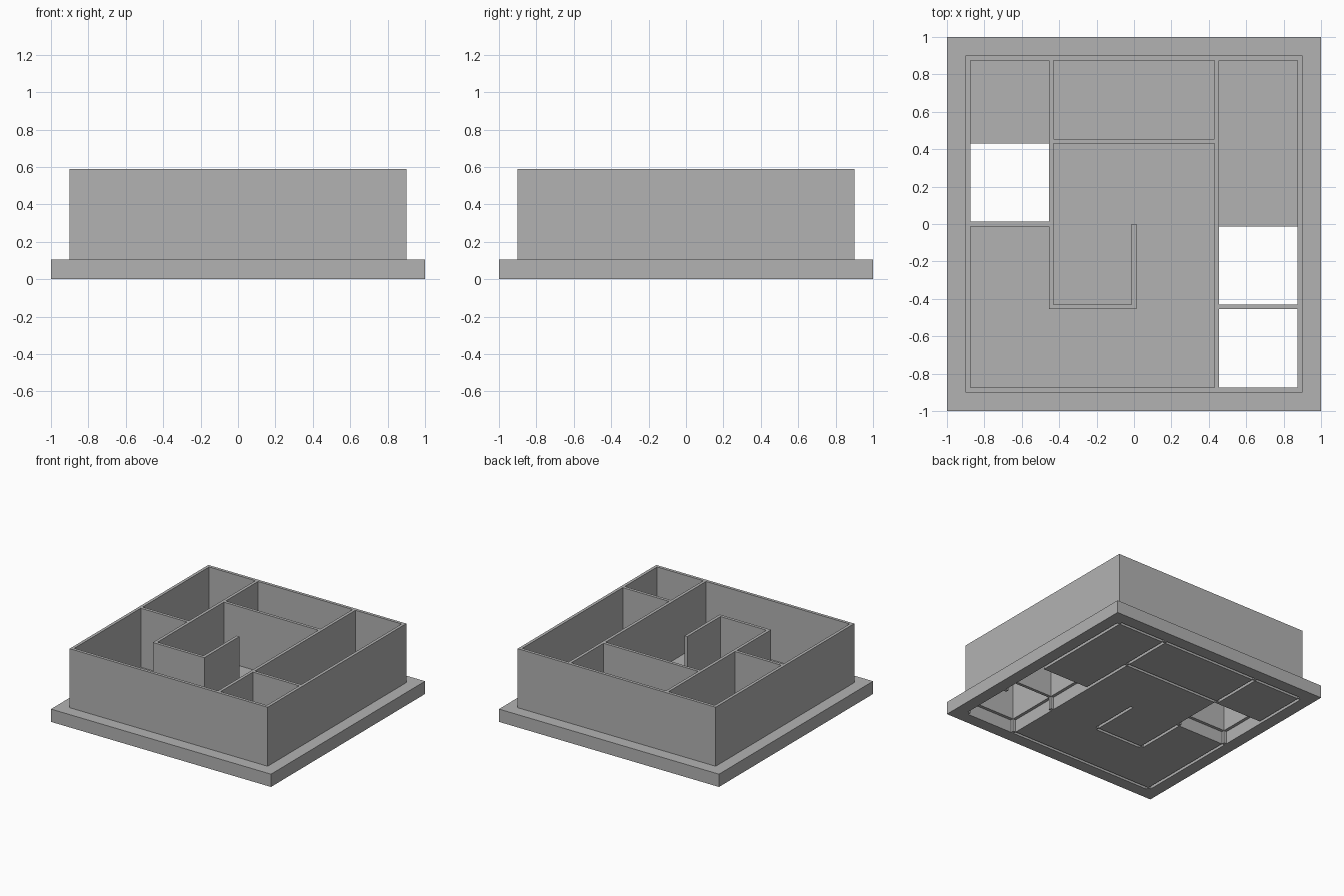
import bpy, bmesh

cube = bpy.data.objects.get("Cube")
if cube:
    bpy.data.objects.remove(cube, do_unlink=True)

grey = bpy.data.materials.new("plain grey")
grey.use_nodes = True
grey.diffuse_color = (0.45, 0.45, 0.45, 1)
grey.node_tree.nodes["Principled BSDF"].inputs["Base Color"].default_value = (0.45, 0.45, 0.45, 1)

EDGE = 0.8875    # centre line of the outer walls
MID = 0.4425     # centre line of the inner walls
HALF = 0.0125    # half the wall thickness
FLOOR, TOP = 0.105, 0.59

# Wall centre lines: x1, y1, x2, y2
walls = [(-EDGE, s * EDGE, EDGE, s * EDGE) for s in (-1, 1)]
walls += [(s * EDGE, -EDGE, s * EDGE, EDGE) for s in (-1, 1)]
walls += [
    (MID, -EDGE, MID, EDGE),
    (-MID, -MID, -MID, EDGE),
    (-MID, MID, MID, MID),
    (-EDGE, 0, -MID, 0),
    (-MID, -MID, 0, -MID),
    (0, -MID, 0, -HALF),
    (MID, -MID, EDGE, -MID),
]
# Cells whose floor is open: x1, y1, x2, y2
holes = [(-EDGE, 0, -MID, MID), (MID, -MID, EDGE, 0), (MID, -EDGE, EDGE, -MID)]


def inside(rects, x, y, grow):
    return any(a - grow < x < c + grow and b - grow < y < d + grow for a, b, c, d in rects)


def is_wall(x, y):
    return inside(walls, x, y, HALF)


def is_plate(x, y):
    return not is_wall(x, y) and not inside(holes, x, y, -HALF)


def is_post(x, y):
    ends = [(p, q, p, q) for a, b, c, d in walls for p, q in ((a, b), (c, d))]
    return inside(ends, x, y, HALF)


def slab(name, filled, z0, z1):
    """Extrude the filled part of a rectangular plan into a solid."""
    half = [HALF] + [m + s * HALF for m in (MID, EDGE) for s in (-1, 1)] + [1]
    cuts = sorted([-c for c in half] + half + [0, -2 * HALF])
    n = len(cuts) - 1
    plan = {(i, j) for i in range(n) for j in range(n)
            if filled((cuts[i] + cuts[i + 1]) / 2, (cuts[j] + cuts[j + 1]) / 2)}
    bm = bmesh.new()
    verts = {}

    def vert(i, j, z):
        key = (i, j, z)
        if key not in verts:
            verts[key] = bm.verts.new((cuts[i], cuts[j], z))
        return verts[key]

    for i, j in plan:
        ring = [(i, j), (i + 1, j), (i + 1, j + 1), (i, j + 1)]
        bm.faces.new([vert(*p, z1) for p in ring])
        bm.faces.new([vert(*p, z0) for p in reversed(ring)])
        for k, (dx, dy) in enumerate([(0, -1), (1, 0), (0, 1), (-1, 0)]):
            if (i + dx, j + dy) not in plan:
                p, q = ring[k], ring[(k + 1) % 4]
                bm.faces.new([vert(*p, z0), vert(*q, z0), vert(*q, z1), vert(*p, z1)])
    mesh = bpy.data.meshes.new(name)
    bm.to_mesh(mesh)
    bm.free()
    mesh.materials.append(grey)
    obj = bpy.data.objects.new(name, mesh)
    bpy.context.collection.objects.link(obj)


# Floor plate with open cells and slots below the walls
slab("base_plate", is_plate, 0, FLOOR)
# Outer and inner walls standing level with the floor
slab("maze_walls", is_wall, FLOOR, TOP)
# Small feet under the wall ends
slab("wall_feet", is_post, 0, FLOOR)
